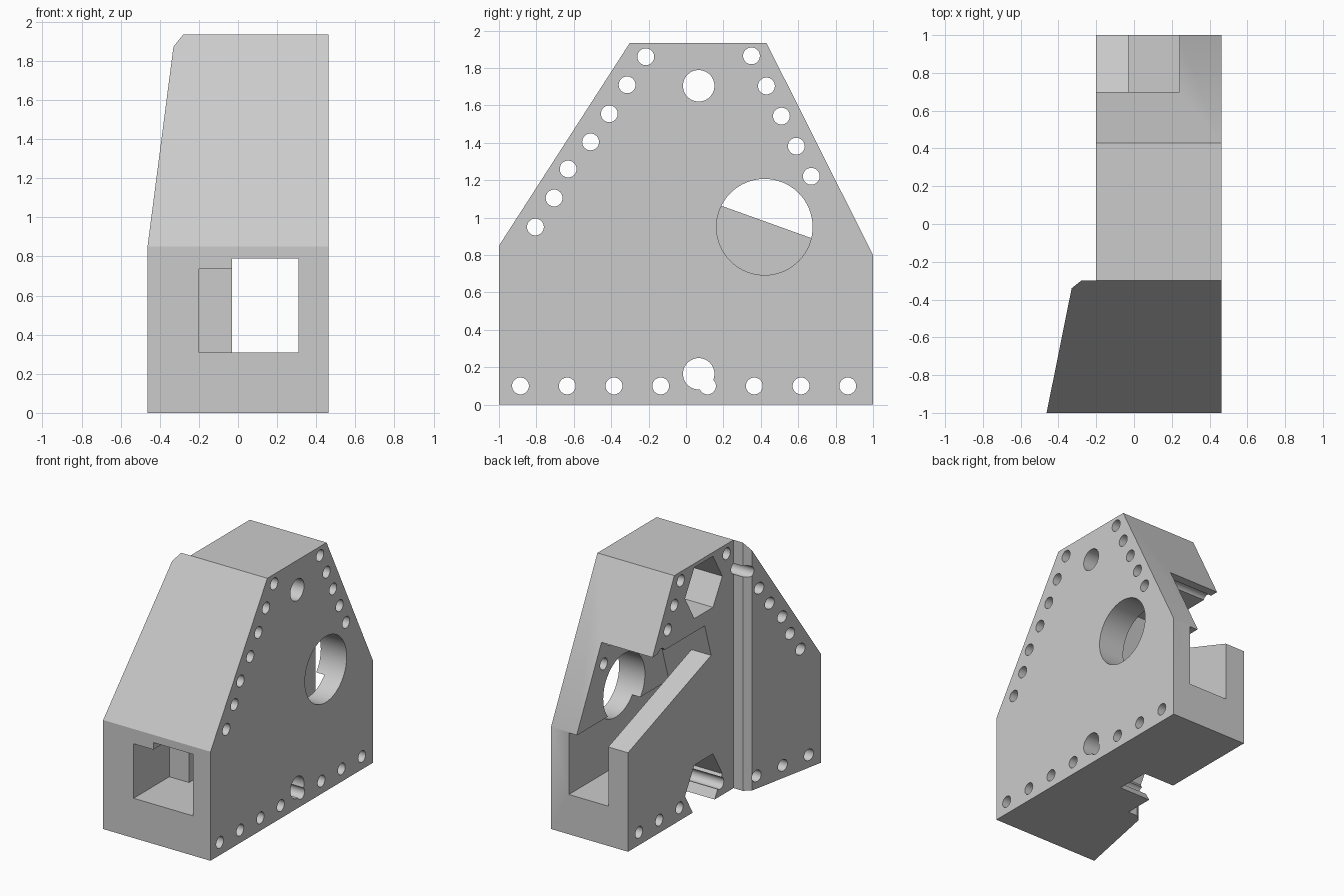
import bpy, bmesh, math
from mathutils import Vector

cube = bpy.data.objects.get("Cube")
if cube:
    bpy.data.objects.remove(cube, do_unlink=True)

grey = bpy.data.materials.new("plain_grey")
grey.use_nodes = True
grey.diffuse_color = (0.6, 0.6, 0.6, 1)
grey.node_tree.nodes["Principled BSDF"].inputs["Base Color"].default_value = (0.6, 0.6, 0.6, 1)


def prism(name, profile, axis, lo, hi):
    """Extrude a flat profile along x (profile in y, z) or z (profile in x, y)."""
    bm = bmesh.new()
    place = (lambda p: (lo, *p)) if axis == "x" else (lambda p: (*p, lo))
    face = bm.faces.new([bm.verts.new(place(p)) for p in profile])
    step = Vector((hi - lo, 0, 0) if axis == "x" else (0, 0, hi - lo))
    extruded = bmesh.ops.extrude_face_region(bm, geom=[face])["geom"]
    bmesh.ops.translate(bm, vec=step, verts=[v for v in extruded if isinstance(v, bmesh.types.BMVert)])
    bmesh.ops.recalc_face_normals(bm, faces=bm.faces)
    mesh = bpy.data.meshes.new(name)
    bm.to_mesh(mesh)
    bm.free()
    mesh.materials.append(grey)
    obj = bpy.data.objects.new(name, mesh)
    bpy.context.collection.objects.link(obj)
    return obj


def combine(target, cutter, operation="DIFFERENCE"):
    """Apply a boolean and throw the cutter away."""
    mod = target.modifiers.new("cut", "BOOLEAN")
    mod.operation, mod.solver, mod.object = operation, "EXACT", cutter
    cutter.hide_render = True
    bpy.context.view_layer.objects.active = target
    bpy.ops.object.modifier_apply(modifier=mod.name)
    bpy.data.objects.remove(cutter, do_unlink=True)


def ring(y, z, radius, sides):
    return [(y + radius * math.cos(math.tau * i / sides),
             z + radius * math.sin(math.tau * i / sides)) for i in range(sides)]


def box(y0, y1, z0, z1):
    return [(y0, z0), (y1, z0), (y1, z1), (y0, z1)]


def cut(profile, lo, hi):
    combine(housing, prism("cutter", profile, "x", lo, hi))


# Housing: side outline crossed with the stepped plan outline
W = 0.463
housing = prism("housing", [(-1, 0), (1, 0), (1, 0.8), (0.43, 1.935), (-0.3, 1.935), (-1, 0.85)],
                "x", -0.8, W)
plan = [(-0.503, -1.2), (0.6, -1.2), (0.6, 1.2), (-0.2, 1.2), (-0.2, -0.3), (-0.28, -0.3), (-0.33, -0.34)]
combine(housing, prism("plan", plan, "z", -0.1, 2.1), "INTERSECT")

# Front-to-back channel and the wider recess at its front end
cut(box(-1.2, 1.2, 0.31, 0.79), -0.03, 0.31)
cut(box(-1.2, -0.56, 0.31, 0.735), -0.2, 0.0)

# Rear pocket, leaving a sloping arm along its open side
cut([(0.055, 1.4), (-0.135, 0.78), (1.2, 0.78), (1.2, 1.4)], -0.03, 0.24)
cut([(0.055, 1.4), (-0.024, 1.14), (1, 0.772), (1.2, 0.7), (1.2, 1.4)], -0.3, 0.0)

# Large round opening into the channel
cut(ring(0.42, 0.95, 0.257, 64), 0.15, 0.6)

# Shaft holes with hexagonal pockets
for z in (1.705, 0.165):
    cut(ring(0.068, z, 0.23, 6), -0.3, 0.07)
    cut(ring(0.068, z, 0.084, 48), -0.6, 0.6)

# Pin holes along the base and both sloping edges
holes = [(-0.885 + 0.25 * i, 0.1) for i in range(8)]
holes += [(0.35 + 0.08 * i, 1.865 - 0.161 * i) for i in range(5)]
holes += [(-0.215, 1.86), (-0.315, 1.71), (-0.41, 1.555), (-0.51, 1.405),
          (-0.63, 1.26), (-0.705, 1.105), (-0.805, 0.95)]
for y, z in holes:
    cut(ring(y, z, 0.045, 32), -0.6, 0.6)

# Round walls smooth, edges sharp
bpy.ops.object.select_all(action="DESELECT")
housing.select_set(True)
bpy.context.view_layer.objects.active = housing
bpy.ops.object.shade_smooth_by_angle(angle=math.radians(30))
